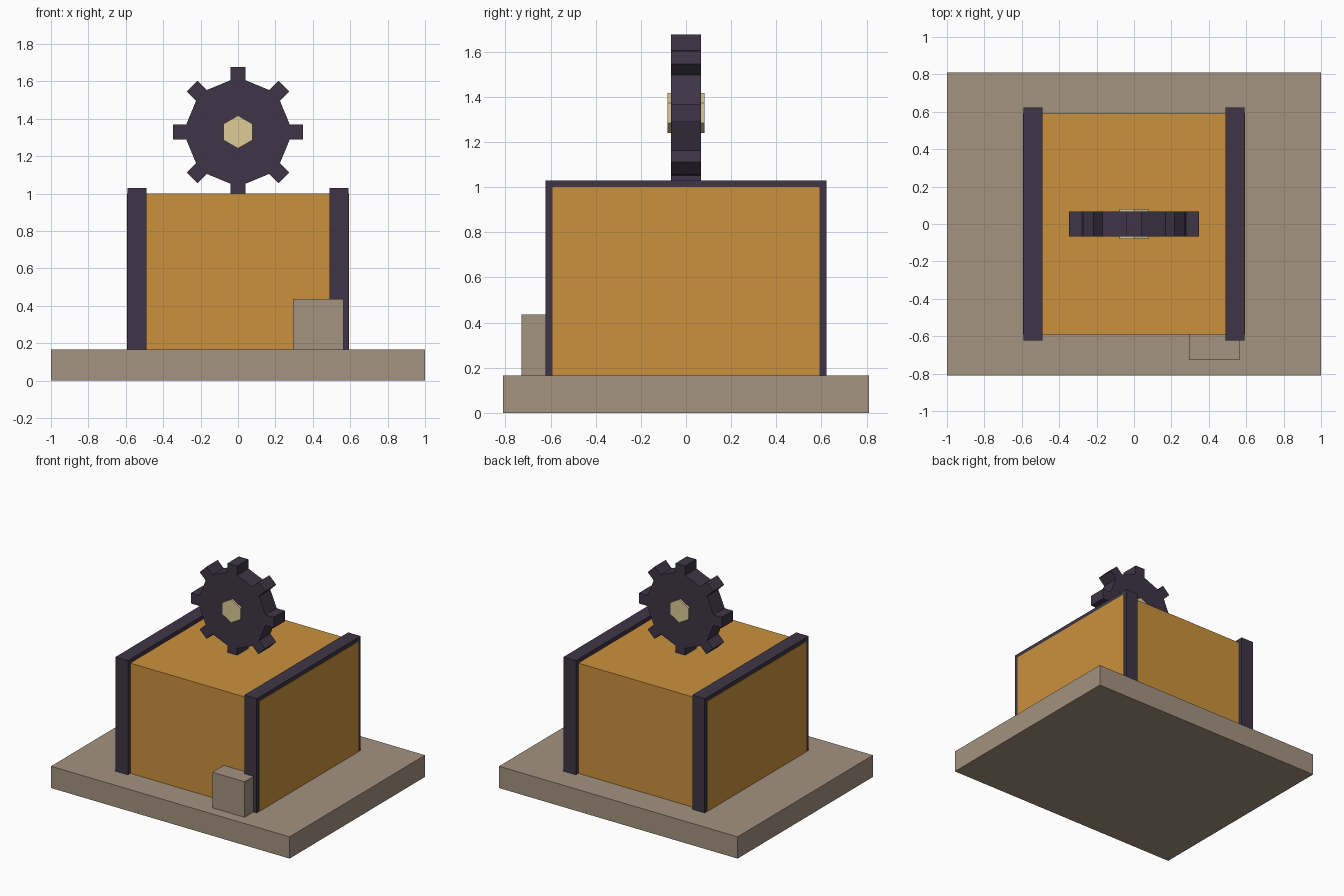
import bpy, bmesh
from math import sin, cos, tan, pi

if "Cube" in bpy.data.objects:
    bpy.data.objects.remove(bpy.data.objects["Cube"])


def material(name, rgb):
    linear = [(c / 255 / 12.92) if c < 11 else ((c / 255 + 0.055) / 1.055) ** 2.4 for c in rgb]
    mat = bpy.data.materials.new(name)
    mat.diffuse_color = (*linear, 1)
    mat.use_nodes = True
    mat.node_tree.nodes["Principled BSDF"].inputs["Base Color"].default_value = mat.diffuse_color
    return mat


STONE = material("stone", (163, 147, 128))
ORANGE = material("orange", (203, 145, 60))
DARK = material("dark", (62, 53, 70))
CREAM = material("cream", (221, 204, 150))


def finish(name, bm, mat):
    bmesh.ops.recalc_face_normals(bm, faces=bm.faces)
    mesh = bpy.data.meshes.new(name)
    bm.to_mesh(mesh)
    bm.free()
    mesh.materials.append(mat)
    obj = bpy.data.objects.new(name, mesh)
    bpy.context.collection.objects.link(obj)
    return obj


def box(name, x, y, z, mat):
    """Box from (min, max) ranges on each axis."""
    bm = bmesh.new()
    bmesh.ops.create_cube(bm, size=1)
    for v in bm.verts:
        v.co = [r[0] if c < 0 else r[1] for c, r in zip(v.co, (x, y, z))]
    return finish(name, bm, mat)


def prism(name, outline, half_depth, z, mat):
    """Extrude an outline in the xz plane along y, centred on y = 0."""
    bm = bmesh.new()
    face = bm.faces.new([bm.verts.new((px, -half_depth, pz + z)) for px, pz in outline])
    new = bmesh.ops.extrude_face_region(bm, geom=[face])["geom"]
    verts = [g for g in new if isinstance(g, bmesh.types.BMVert)]
    bmesh.ops.translate(bm, verts=verts, vec=(0, 2 * half_depth, 0))
    return finish(name, bm, mat)


# Base slab, main body and small front block
BASE_TOP = 0.165
box("base", (-1, 1), (-0.81, 0.81), (0, BASE_TOP), STONE)
box("body", (-0.594, 0.594), (-0.592, 0.592), (BASE_TOP, 1.0), ORANGE)
box("front_block", (0.295, 0.565), (-0.728, -0.592), (BASE_TOP, 0.435), STONE)

# Dark bands wrapping both ends of the body
for side, x in (("left", (-0.592, -0.488)), ("right", (0.488, 0.592))):
    box(side + "_band", x, (-0.622, 0.622), (BASE_TOP, 1.03), DARK)

# Gear: octagonal disc with a square tooth on each corner
GEAR_Z, TIP, APOTHEM, HALF_TOOTH = 1.329, 0.347, 0.271, 0.04
root = APOTHEM / cos(pi / 8) - HALF_TOOTH * tan(pi / 8)
tooth = [(-HALF_TOOTH, root), (-HALF_TOOTH, TIP), (HALF_TOOTH, TIP), (HALF_TOOTH, root)]
outline = []
for i in range(8):
    a = i * pi / 4
    outline += [(u * cos(a) + r * sin(a), r * cos(a) - u * sin(a)) for u, r in tooth]
prism("gear", outline, 0.067, GEAR_Z, DARK)

# Hexagonal hub through the gear
hexagon = [(0.088 * sin(i * pi / 3), 0.088 * cos(i * pi / 3)) for i in range(6)]
prism("gear_hub", hexagon, 0.081, GEAR_Z, CREAM)
